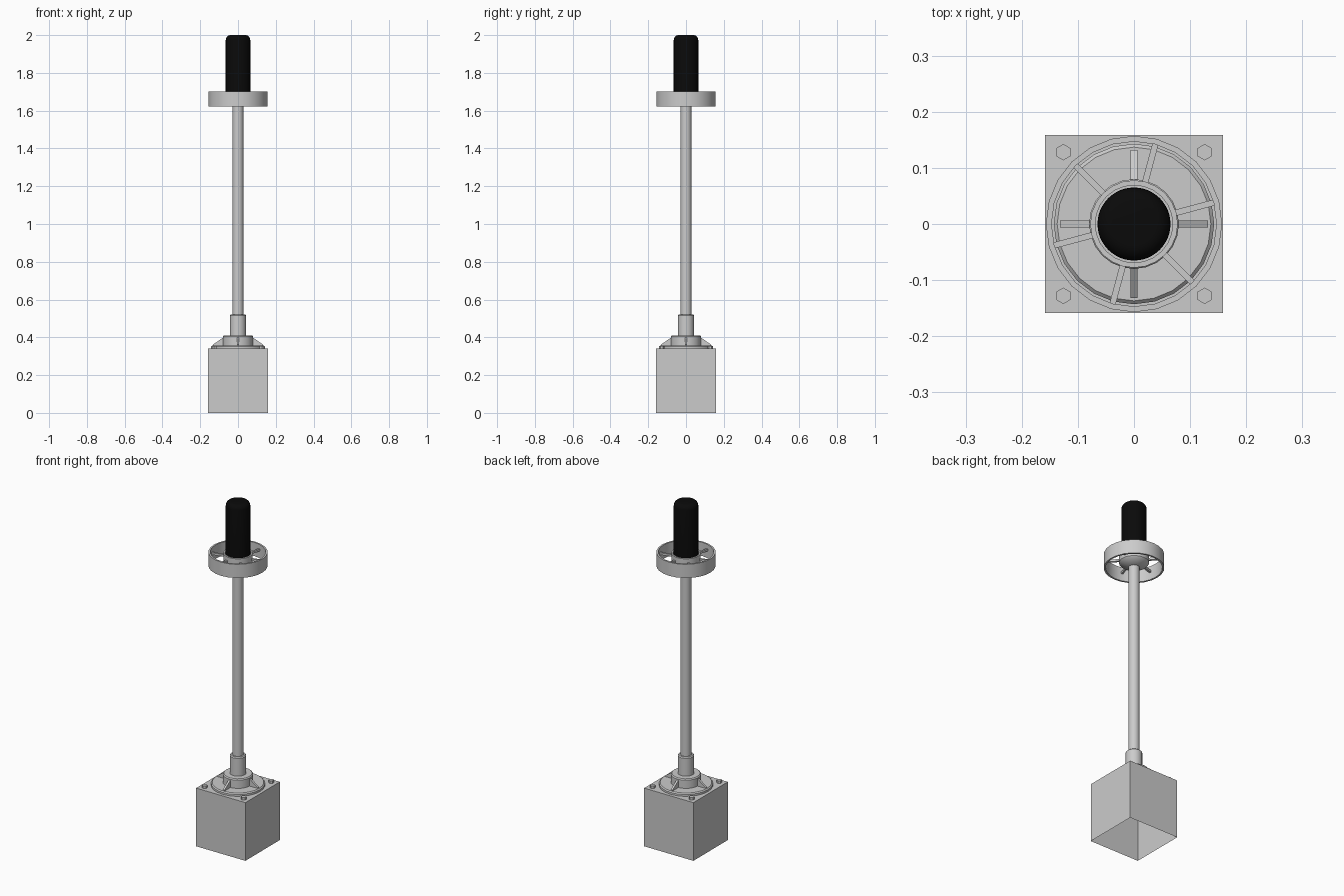
import bpy, bmesh, math
from mathutils import Matrix, Vector

if "Cube" in bpy.data.objects:
    bpy.data.objects.remove(bpy.data.objects["Cube"])


def material(name, v):
    m = bpy.data.materials.new(name)
    m.diffuse_color = (v, v, v, 1)
    m.use_nodes = True
    m.node_tree.nodes["Principled BSDF"].inputs["Base Color"].default_value = m.diffuse_color
    return m


GREY = material("light grey metal", 0.6)
BLACK = material("black cover", 0.003)


def finish(bm, name, mat, smooth=None):
    bmesh.ops.recalc_face_normals(bm, faces=bm.faces)
    me = bpy.data.meshes.new(name)
    bm.to_mesh(me)
    bm.free()
    ob = bpy.data.objects.new(name, me)
    bpy.context.collection.objects.link(ob)
    me.materials.append(mat)
    if smooth:
        bpy.ops.object.select_all(action='DESELECT')
        ob.select_set(True)
        bpy.context.view_layer.objects.active = ob
        bpy.ops.object.shade_smooth_by_angle(angle=math.radians(smooth))
    return ob


def lathe(name, profile, sides, mat=GREY, closed=False, smooth=35):
    """Spin a (radius, z) profile around the z axis."""
    bm = bmesh.new()
    vs = [bm.verts.new((r, 0, z)) for r, z in profile]
    es = [bm.edges.new(p) for p in zip(vs, vs[1:])]
    if closed:
        es.append(bm.edges.new((vs[-1], vs[0])))
    bmesh.ops.spin(bm, geom=vs + es, cent=(0, 0, 0), axis=(0, 0, 1),
                   angle=math.tau, steps=sides, use_merge=True)
    bmesh.ops.remove_doubles(bm, verts=bm.verts, dist=1e-5)
    return finish(bm, name, mat, smooth)


def prism(name, outline, width, angle):
    """Extrude an (radius, z) outline to a thin radial plate."""
    bm = bmesh.new()
    f = bm.faces.new([bm.verts.new((r, -width / 2, z)) for r, z in outline])
    ext = bmesh.ops.extrude_face_region(bm, geom=[f])
    # keep the first face as the back cap
    moved = [v for v in ext["geom"] if isinstance(v, bmesh.types.BMVert)]
    bmesh.ops.translate(bm, verts=moved, vec=(0, width, 0))
    if not f.is_valid or len(bm.faces) < len(outline) + 2:
        bmesh.ops.holes_fill(bm, edges=bm.edges)
    bmesh.ops.rotate(bm, verts=bm.verts, cent=(0, 0, 0),
                     matrix=Matrix.Rotation(math.radians(angle), 3, 'Z'))
    return finish(bm, name, GREY)


# base block: thin shell, open underneath
bm = bmesh.new()
bmesh.ops.create_cube(bm, size=1, matrix=Matrix.Translation((0, 0, 0.17))
                      @ Matrix.Diagonal((0.318, 0.318, 0.34, 1)))
bm.normal_update()
bmesh.ops.delete(bm, geom=[f for f in bm.faces if f.normal.z < -0.5],
                 context='FACES_ONLY')
finish(bm, "base_block", GREY)

# hexagonal bolts at the block corners
for i, (sx, sy) in enumerate([(1, 1), (-1, 1), (-1, -1), (1, -1)]):
    bm = bmesh.new()
    bmesh.ops.create_cone(bm, cap_ends=True, segments=6, radius1=0.0145,
                          radius2=0.0145, depth=0.015,
                          matrix=Matrix.Translation((sx * 0.126, sy * 0.128, 0.3475)))
    finish(bm, f"bolt_{i + 1}", GREY)

# flange, hub and sleeve holding the pole
lathe("base_flange", [(0, 0.34), (0.143, 0.34), (0.143, 0.351), (0.137, 0.357),
                      (0, 0.357)], 24)
lathe("base_hub", [(0.08, 0.355), (0.08, 0.405), (0.075, 0.411), (0, 0.411)], 24)
lathe("pole_sleeve", [(0.043, 0.41), (0.043, 0.515), (0.038, 0.52), (0, 0.52)], 20)
lathe("pole", [(0.029, 0.5), (0.029, 1.64)], 16)

# gussets bracing the hub
for i in range(4):
    prism(f"gusset_{i + 1}", [(0.07, 0.356), (0.132, 0.356), (0.132, 0.362),
                              (0.08, 0.398), (0.07, 0.398)], 0.012, 90 * i)

# guard ring, inner cup and spokes
lathe("guard_ring", [(0.157, 1.622), (0.157, 1.702), (0.147, 1.702),
                     (0.147, 1.622)], 24, closed=True)
lathe("cup", [(0, 1.625), (0.03, 1.625), (0.072, 1.645), (0.078, 1.652),
              (0.078, 1.697), (0.069, 1.697), (0.069, 1.665), (0, 1.665)], 24)
for i in range(6):
    prism(f"spoke_{i + 1}", [(0.075, 1.664), (0.15, 1.664), (0.15, 1.676),
                             (0.075, 1.676)], 0.011, 15 + 60 * i)

# black cylinder with a rounded top
R, B = 0.065, 0.026
dome = [(R - B + B * math.cos(t), 2 - B + B * math.sin(t))
        for t in (math.pi / 2 * k / 6 for k in range(7))]
lathe("black_cover", [(0, 1.666), (R, 1.666)] + dome + [(0, 2.0)], 48, BLACK)
